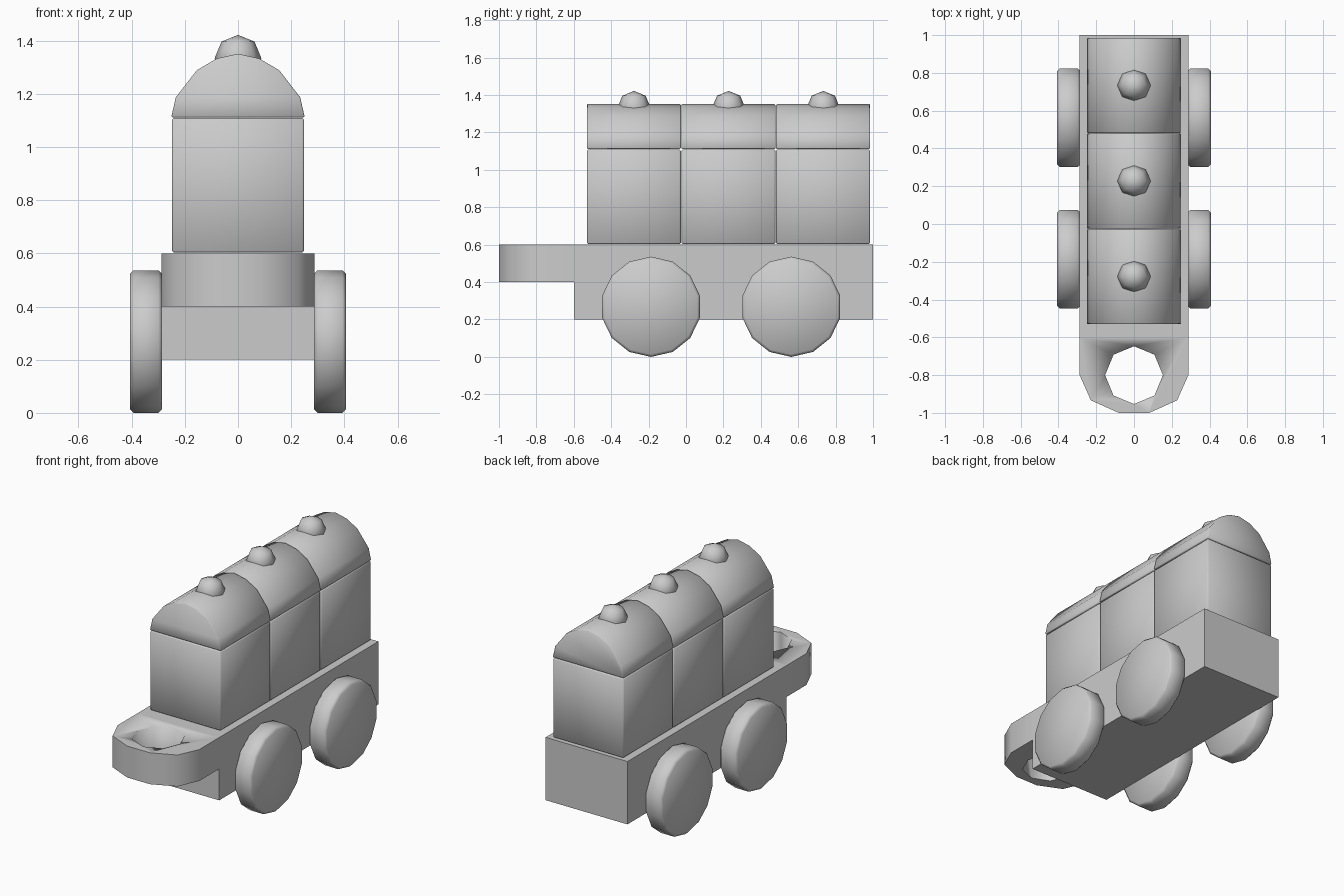
import bpy, bmesh
from math import radians, pi, cos, sin
from mathutils import Vector

if "Cube" in bpy.data.objects:
    bpy.data.objects.remove(bpy.data.objects["Cube"])


def finish(name, bm, bevel=0.0):
    """Optionally bevel the hard edges, then make a smooth-by-angle object."""
    bmesh.ops.recalc_face_normals(bm, faces=bm.faces)
    if bevel:
        hard = [e for e in bm.edges if e.calc_face_angle(0) > radians(50)]
        bmesh.ops.bevel(bm, geom=hard, offset=bevel, segments=1,
                        profile=0.5, affect='EDGES')
    mesh = bpy.data.meshes.new(name)
    bm.to_mesh(mesh)
    bm.free()
    ob = bpy.data.objects.new(name, mesh)
    bpy.context.collection.objects.link(ob)
    bpy.ops.object.select_all(action='DESELECT')
    bpy.context.view_layer.objects.active = ob
    ob.select_set(True)
    bpy.ops.object.shade_smooth_by_angle(angle=radians(50))
    return ob


def extrude(bm, faces, vec):
    out = bmesh.ops.extrude_face_region(bm, geom=faces)['geom']
    verts = [g for g in out if isinstance(g, bmesh.types.BMVert)]
    bmesh.ops.translate(bm, verts=verts, vec=vec)
    return [g for g in out if isinstance(g, bmesh.types.BMFace)]


def prism(name, points, vec, bevel=0.0):
    """Solid made by sweeping a closed 3D outline along vec."""
    bm = bmesh.new()
    face = bm.faces.new([bm.verts.new(p) for p in points])
    extrude(bm, [face], Vector(vec))
    return finish(name, bm, bevel)


# Chassis: rounded coupling tongue at the front, deeper block behind it
W = 0.288
half = [(W, -0.6), (W, -0.8), (0.228, -0.934), (0.08, -1.0)]
outline = half + [(-x, y) for x, y in reversed(half)]
bm = bmesh.new()
v = [bm.verts.new((x, y, 0.6)) for x, y in outline]
back = [bm.verts.new((x, 1.0, 0.6)) for x in (-W, W)]
tops = [bm.faces.new(v), bm.faces.new([v[0], v[-1]] + back)]
lower = extrude(bm, tops, Vector((0, 0, -0.2)))
rear = max(lower, key=lambda f: f.calc_center_median().y)
extrude(bm, [rear], Vector((0, 0, -0.2)))
chassis = finish("chassis", bm)

# Coupling hole through the tongue
R = 0.153
octagon = [(R * cos(i * pi / 4), -0.8 + R * sin(i * pi / 4), 0.3) for i in range(8)]
cutter = prism("coupling_hole_cutter", octagon, (0, 0, 0.4))
cutter.hide_render = True
cutter.hide_set(True)
cutter.display_type = 'WIRE'
cut = chassis.modifiers.new("coupling_hole", 'BOOLEAN')
cut.operation = 'DIFFERENCE'
cut.solver = 'EXACT'
cut.object = cutter

# Four wheels
SIDES, RADIUS = 14, 0.268
for row, y in (("front", -0.187), ("rear", 0.563)):
    for side, s in (("left", -1), ("right", 1)):
        rim = [(s * 0.285, y + RADIUS * sin(2 * pi * i / SIDES),
                RADIUS * (1 + cos(2 * pi * i / SIDES))) for i in range(SIDES)]
        prism(f"{row}_{side}_wheel", rim, (s * 0.122, 0, 0), 0.014)

# Three tanks, each with an arched lid and a round knob
BOX = [(-0.249, 0.603), (0.249, 0.603), (0.249, 1.109), (-0.249, 1.109)]
arch = [(0.251, 1.112), (0.234, 1.187), (0.155, 1.289), (0.08, 1.333)]
LID = arch + [(0, 1.351)] + [(-x, z) for x, z in reversed(arch)]
for n, y in enumerate((-0.53, -0.024, 0.482), 1):
    prism(f"tank_{n}", [(x, y, z) for x, z in BOX], (0, 0.502, 0), 0.007)
    prism(f"tank_lid_{n}", [(x, y, z) for x, z in LID], (0, 0.502, 0), 0.004)
    bm = bmesh.new()
    bmesh.ops.create_uvsphere(bm, u_segments=8, v_segments=4, radius=0.088)
    bmesh.ops.translate(bm, verts=bm.verts, vec=(0, y + 0.252, 1.334))
    finish(f"knob_{n}", bm)
